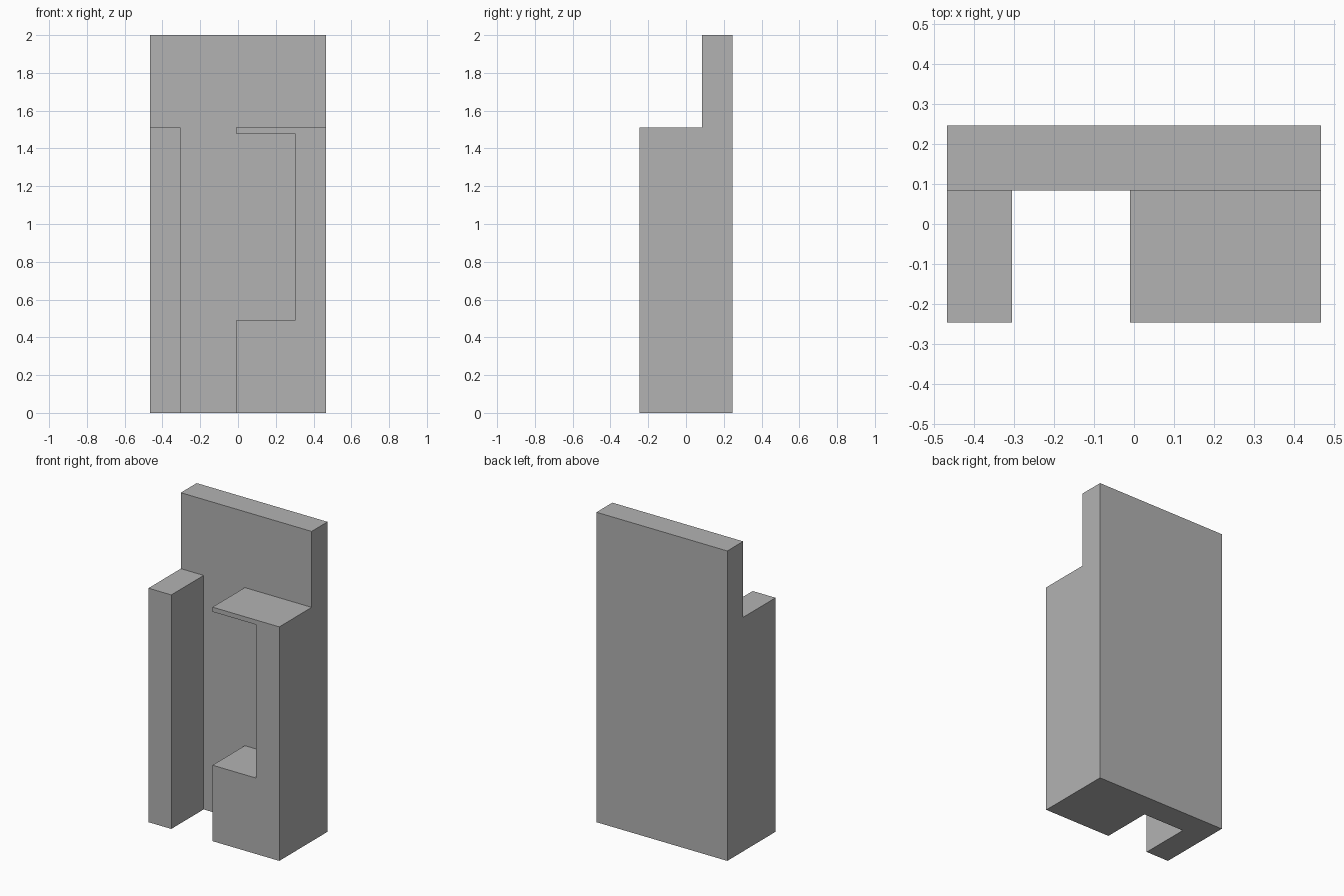
import bpy
import bmesh

default = bpy.data.objects.get("Cube")
if default:
    bpy.data.objects.remove(default, do_unlink=True)

WIDTH, DEPTH, HEIGHT = 0.934, 0.492, 2.0
PLATE_FRONT = 0.084      # front of the back plate
LEDGE = 1.51             # top of the front blocks

grey = bpy.data.materials.new("mid grey")
grey.use_nodes = True
colour = (0.448, 0.448, 0.448, 1)
grey.diffuse_color = colour
grey.node_tree.nodes["Principled BSDF"].inputs["Base Color"].default_value = colour


def extrude_front(name, outline, y0, y1):
    """Extrude an outline in x and z from y0 to y1."""
    bm = bmesh.new()
    face = bm.faces.new([bm.verts.new((x, y0, z)) for x, z in outline])
    moved = bmesh.ops.extrude_face_region(bm, geom=[face])["geom"]
    verts = [v for v in moved if isinstance(v, bmesh.types.BMVert)]
    bmesh.ops.translate(bm, verts=verts, vec=(0, y1 - y0, 0))
    bmesh.ops.recalc_face_normals(bm, faces=bm.faces)
    mesh = bpy.data.meshes.new(name)
    bm.to_mesh(mesh)
    bm.free()
    mesh.materials.append(grey)
    obj = bpy.data.objects.new(name, mesh)
    bpy.context.collection.objects.link(obj)
    return obj


# Solid block with the full outer size
w = WIDTH / 2
body = extrude_front("slotted_body", [(-w, 0), (w, 0), (w, HEIGHT), (-w, HEIGHT)],
                     -DEPTH / 2, DEPTH / 2)

# Cutter for the space above the ledge, the channel and the side recess
cutter = extrude_front("channel_cutter", [
    (-1, LEDGE), (-0.304, LEDGE), (-0.304, -1), (-0.01, -1),
    (-0.01, 0.49), (0.302, 0.49), (0.302, 1.48), (-0.01, 1.48),
    (-0.01, LEDGE), (1, LEDGE), (1, 3), (-1, 3)], -1, PLATE_FRONT)
cutter.hide_render = True

cut = body.modifiers.new("channel", "BOOLEAN")
cut.operation = "DIFFERENCE"
cut.solver = "EXACT"
cut.object = cutter

# Apply the cut and discard the cutter
bpy.context.view_layer.objects.active = body
body.select_set(True)
bpy.ops.object.modifier_apply(modifier=cut.name)
bpy.data.objects.remove(cutter, do_unlink=True)
